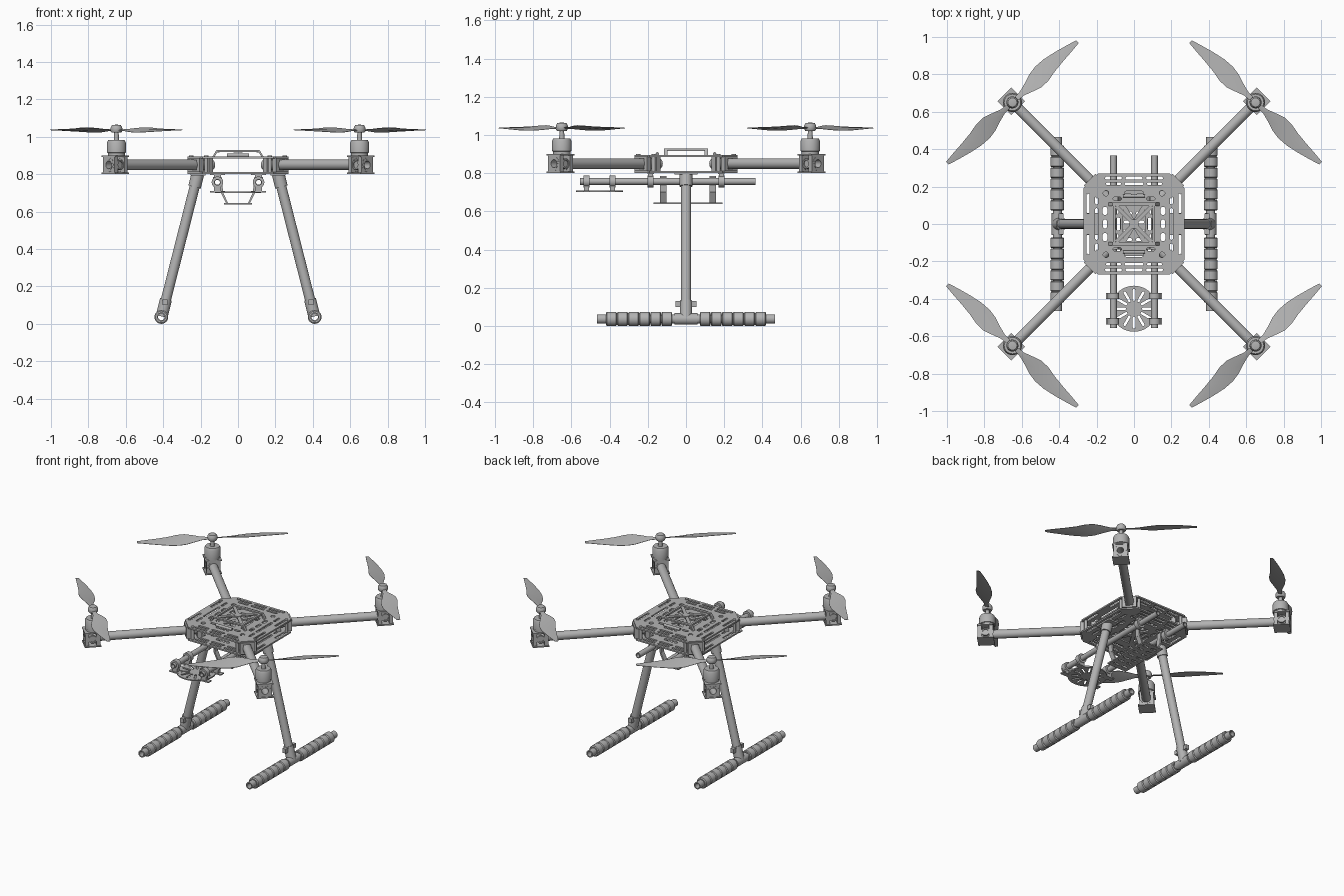
import bpy, bmesh
from math import pi, sin, cos, atan2, radians
from mathutils import Matrix, Vector

cube = bpy.data.objects.get("Cube")
if cube:
    bpy.data.objects.remove(cube)

grey = bpy.data.materials.new("plain_grey")
grey.use_nodes = True
tone = (0.45, 0.45, 0.45, 1)
grey.diffuse_color = tone
grey.node_tree.nodes["Principled BSDF"].inputs["Base Color"].default_value = tone
QUADS = [(sx, sy) for sx in (-1, 1) for sy in (-1, 1)]


def finish(name, bm, matrix=Matrix()):
    bm.transform(matrix)
    bmesh.ops.recalc_face_normals(bm, faces=bm.faces)
    mesh = bpy.data.meshes.new(name)
    bm.to_mesh(mesh)
    bm.free()
    mesh.materials.append(grey)
    ob = bpy.data.objects.new(name, mesh)
    bpy.context.collection.objects.link(ob)
    bpy.ops.object.select_all(action='DESELECT')
    ob.select_set(True)
    bpy.context.view_layer.objects.active = ob
    bpy.ops.object.shade_smooth_by_angle(angle=radians(35))
    return ob


def box(name, size, loc, turn=0):
    bm = bmesh.new()
    bmesh.ops.create_cube(bm, size=1)
    m = Matrix.Translation(loc) @ Matrix.Rotation(turn, 4, 'Z') @ Matrix.Diagonal((*size, 1))
    return finish(name, bm, m)


def turned(name, profile, origin=(0, 0, 0), axis=(0, 0, 1), sides=24):
    """Revolve (radius, height) pairs around an axis through origin."""
    bm = bmesh.new()
    verts = [bm.verts.new((r, 0, h)) for r, h in profile]
    edges = [bm.edges.new(p) for p in zip(verts, verts[1:])]
    bmesh.ops.spin(bm, geom=verts + edges, axis=(0, 0, 1), cent=(0, 0, 0),
                   angle=2 * pi, steps=sides, use_duplicate=False)
    bmesh.ops.remove_doubles(bm, verts=bm.verts, dist=1e-5)
    q = Vector((0, 0, 1)).rotation_difference(Vector(axis))
    return finish(name, bm, Matrix.Translation(origin) @ q.to_matrix().to_4x4())


def tube(name, a, b, r, wall=0.007):
    """Hollow round tube from a to b."""
    d = Vector(b) - Vector(a)
    i, n = r - wall, d.length
    return turned(name, [(i, 0), (r, 0), (r, n), (i, n), (i, 0)], a, d)


def slot(x, y, lx, ly):
    """Outline of a slot with round ends."""
    r, pts = min(lx, ly) / 2, []
    for k in range(12):
        a = 2 * pi * (k + 0.5) / 12
        ox = (lx / 2 - r) * (1 if cos(a) > 0 else -1)
        oy = (ly / 2 - r) * (1 if sin(a) > 0 else -1)
        pts.append((x + ox + r * cos(a), y + oy + r * sin(a)))
    return pts


def plate(name, outlines, z, thick=0.01, matrix=Matrix()):
    """Flat sheet: the first outline is the rim and the rest are holes."""
    cu = bpy.data.curves.new(name, 'CURVE')
    cu.dimensions, cu.fill_mode, cu.extrude = '2D', 'BOTH', thick / 2
    for pts in outlines:
        s = cu.splines.new('POLY')
        s.points.add(len(pts) - 1)
        s.use_cyclic_u = True
        for p, (x, y) in zip(s.points, pts):
            p.co = (x, y, 0, 1)
    tmp = bpy.data.objects.new(name + "_curve", cu)
    bpy.context.collection.objects.link(tmp)
    bpy.context.view_layer.update()
    mesh = tmp.evaluated_get(bpy.context.evaluated_depsgraph_get()).to_mesh()
    bm = bmesh.new()
    bm.from_mesh(mesh)
    bpy.data.objects.remove(tmp)
    bmesh.ops.remove_doubles(bm, verts=bm.verts, dist=1e-5)
    return finish(name, bm, Matrix.Translation((0, 0, z)) @ matrix)


def strip(name, pts, y, depth, thick=0.01):
    """Flat bar following a path in the x-z plane."""
    for (xa, za), (xb, zb) in zip(pts, pts[1:]):
        bm = bmesh.new()
        bmesh.ops.create_cube(bm, size=1)
        n = Vector((xb - xa, zb - za)).length
        finish(name, bm, Matrix.Translation(((xa + xb) / 2, y, (za + zb) / 2))
               @ Matrix.Rotation(-atan2(zb - za, xb - xa), 4, 'Y')
               @ Matrix.Diagonal((n + thick / 2, depth, thick, 1)))


# Body plates with lightening slots
e, c = 0.27, 0.19
rim = [(e, -c), (e, c), (c, e), (-c, e), (-e, c), (-e, -c), (-c, -e), (c, -e)]
holes = [slot(s * 0.2, 0, 0.018, 0.17) for s in (-1, 1)]
for s in (-1, 1):
    holes += [slot(0, s * 0.245, 0.09, 0.016), slot(0, s * 0.215, 0.1, 0.016),
              slot(0, s * 0.165, 0.1, 0.022), slot(s * 0.155, 0, 0.02, 0.05),
              [(-0.045, s * 0.1), (0.045, s * 0.1), (0, s * 0.025)],
              [(s * 0.06, 0.08), (s * 0.06, -0.08), (s * 0.015, 0)],
              slot(s * 0.085, 0, 0.024, 0.07)]
for sx, sy in QUADS:
    holes += [slot(sx * 0.11, sy * 0.245, 0.09, 0.016), slot(sx * 0.11, sy * 0.215, 0.08, 0.016),
              slot(sx * 0.245, sy * 0.11, 0.016, 0.11), slot(sx * 0.2, sy * 0.135, 0.016, 0.06),
              slot(sx * 0.155, sy * 0.07, 0.026, 0.045), slot(sx * 0.15, sy * 0.165, 0.03, 0.03),
              slot(sx * 0.095, sy * 0.075, 0.024, 0.045), slot(sx * 0.09, sy * 0.135, 0.045, 0.018)]
for name, z in (("lower_body_plate", 0.807), ("upper_body_plate", 0.89)):
    plate(name, [rim] + holes, z)

# Raised top rack with sloping feet
for s in (-1, 1):
    box("rack_diagonal", (0.27, 0.022, 0.008), (0, 0, 0.922), s * pi / 4)
    box("rack_side_bar", (0.014, 0.2, 0.012), (s * 0.105, 0, 0.922))
    strip("rack_handle", [(-0.13, 0.895), (-0.112, 0.925), (0.112, 0.925), (0.13, 0.895)],
          s * 0.105, 0.018)
    tube("rack_crossbar", (-0.06, s * 0.15, 0.901), (0.06, s * 0.15, 0.901), 0.009)
turned("rack_hub", [(0, 0), (0.025, 0), (0.025, 0.012), (0, 0.012)], (0, 0, 0.917))

blade = [(0.02, 0.012, -0.012, 0.2), (0.07, 0.014, -0.016, 0.3), (0.12, 0.028, -0.034, 0.32),
         (0.17, 0.045, -0.05, 0.28), (0.22, 0.053, -0.05, 0.24), (0.28, 0.05, -0.038, 0.2),
         (0.35, 0.036, -0.03, 0.17), (0.42, 0.018, -0.024, 0.14), (0.475, 0.002, -0.018, 0.1)]

for sx, sy in QUADS:
    diag = Vector((sx, sy, 0)).normalized()
    side = Vector((-diag.y, diag.x, 0))
    turn = atan2(sy, sx)
    up = Vector((0, 0, 1))

    # Arm tube, with its clamps and the spacers at the body
    tube("arm", diag * 0.2 + up * 0.85, diag * 0.978 + up * 0.85, 0.028)
    for d in (0.25, 0.32):
        for s in (-1, 1):
            box("arm_clamp_cheek", (0.03, 0.022, 0.076), diag * d + side * s * 0.034 + up * 0.849, turn)
        for z in (0.817, 0.882):
            box("arm_clamp_cap", (0.03, 0.09, 0.012), diag * d + up * z, turn)
    for x, y in ((0.25, 0.17), (0.17, 0.25)):
        tube("body_spacer", (sx * x, sy * y, 0.81), (sx * x, sy * y, 0.89), 0.01)
        turned("body_bolt", [(0, 0), (0.011, 0), (0.011, 0.006), (0, 0.006)],
               (sx * x, sy * y, 0.894), sides=12)

    # Motor mount
    centre = diag * 0.928
    for z in (0.806, 0.897):
        box("motor_mount_plate", (0.104, 0.104, 0.008), centre + up * z, turn)
    for d in (-0.036, 0.036):
        for s in (-1, 1):
            box("mount_clamp_cheek", (0.024, 0.018, 0.084), centre + diag * d + side * s * 0.035 + up * 0.851, turn)
        for z in (0.817, 0.886):
            box("mount_clamp_cap", (0.024, 0.08, 0.016), centre + diag * d + up * z, turn)
        turned("mount_ring", [(0.026, -0.013), (0.037, -0.013), (0.037, 0.013), (0.026, 0.013),
                              (0.026, -0.013)], centre + diag * d + up * 0.85, diag)
    for s in (-1, 1):
        turned("mount_side_boss", [(0, 0), (0.026, 0), (0.026, 0.012), (0.018, 0.012), (0.018, 0.006),
                                   (0, 0.006)], centre + side * s * 0.028 + up * 0.85, side * s)

    # Motor, shaft and hub nut
    hub = Vector((sx * 0.65, sy * 0.65, 0))
    turned("motor", [(0, 0.9), (0.046, 0.9), (0.046, 0.914), (0.051, 0.916), (0.051, 0.968),
                     (0.044, 0.982), (0.014, 0.982), (0.012, 1.022), (0.026, 1.022),
                     (0.032, 1.032), (0.031, 1.05), (0.024, 1.062), (0, 1.066)], hub, sides=32)

    # Two-bladed propeller
    for half in (0, pi):
        bm = bmesh.new()
        rings = []
        for u, lead, trail, pitch in blade:
            t = 0.0035 if u < 0.4 else 0.002
            mid = (lead + trail) / 2
            section = [(lead, 0.001), (mid, t), (trail, 0.001), (trail, -0.001), (mid, -t), (lead, -0.001)]
            rings.append([bm.verts.new((u, v, h - pitch * v)) for v, h in section])
        for a, b in zip(rings, rings[1:]):
            for k in range(6):
                bm.faces.new((a[k - 1], a[k], b[k], b[k - 1]))
        bm.faces.new(rings[0])
        bm.faces.new(rings[-1])
        finish("propeller_blade", bm, Matrix.Translation(hub + up * 1.036)
               @ Matrix.Diagonal((-sx, sy, 1, 1)) @ Matrix.Rotation(radians(44) + half, 4, 'Z'))

for s in (-1, 1):
    # Landing leg with sockets at both ends
    top, foot = Vector((s * 0.215, 0, 0.8)), Vector((s * 0.408, 0, 0.04))
    tube("landing_leg", top, foot, 0.027)
    tube("leg_top_socket", top, top.lerp(foot, 0.09), 0.034, 0.01)
    tube("leg_foot_socket", top.lerp(foot, 0.88), foot, 0.032, 0.01)
    box("leg_top_bracket", (0.08, 0.12, 0.012), (s * 0.215, 0, 0.798))
    for y in (-1, 1):
        box("leg_clamp_ear", (0.025, 0.03, 0.03), (s * 0.39, y * 0.04, 0.115))

    # Skid tube and foam rings
    tube("skid", (s * 0.41, -0.465, 0.037), (s * 0.41, 0.465, 0.037), 0.024)
    tube("skid_joint", (s * 0.41, -0.06, 0.037), (s * 0.41, 0.06, 0.037), 0.03, 0.01)
    for y in (-1, 1):
        for k in range(6):
            turned("foam_ring", [(0.022, 0), (0.031, 0), (0.037, 0.005), (0.037, 0.052),
                                 (0.031, 0.057), (0.022, 0.057)],
                   (s * 0.41, y * (0.072 + k * 0.058), 0.037), (0, y, 0))

    # Payload rail with clamps
    tube("payload_rail", (s * 0.11, -0.555, 0.757), (s * 0.11, 0.365, 0.757), 0.018, 0.005)
    for y in (-0.52, -0.385, -0.185, 0.185):
        tube("rail_clamp", (s * 0.11, y - 0.016, 0.757), (s * 0.11, y + 0.016, 0.757), 0.031, 0.014)
        low = y < -0.3
        box("rail_clamp_post", (0.036, 0.026, 0.03), (s * 0.11, y, 0.717 if low else 0.792))
        box("rail_clamp_foot", (0.08, 0.034, 0.008), (s * 0.11, y, 0.706 if low else 0.8))

    # Battery tray hangers
    for y in (-0.12, 0.14):
        strip("tray_hanger", [(s * 0.13, 0.78), (s * 0.09, 0.78), (s * 0.085, 0.7), (s * 0.058, 0.645)],
              y, 0.034)

# Battery tray
tray = [[(-0.075, -0.17), (0.075, -0.17), (0.075, 0.19), (-0.075, 0.19)]]
for k in range(7):
    tray += [slot(s * 0.033, -0.13 + k * 0.047, 0.045, 0.016) for s in (-1, 1)]
plate("battery_tray", tray, 0.643, 0.008)

# Round camera plate with radial slots
disc = [[(0.123 * cos(k * pi / 24), 0.123 * sin(k * pi / 24)) for k in range(48)]]
for k in range(12):
    a = k * pi / 6
    disc.append([(x * cos(a) - y * sin(a), x * sin(a) + y * cos(a)) for x, y in slot(0.074, 0, 0.064, 0.014)])
plate("camera_plate", disc, 0.705, 0.008, Matrix.Translation((0, -0.453, 0)))
